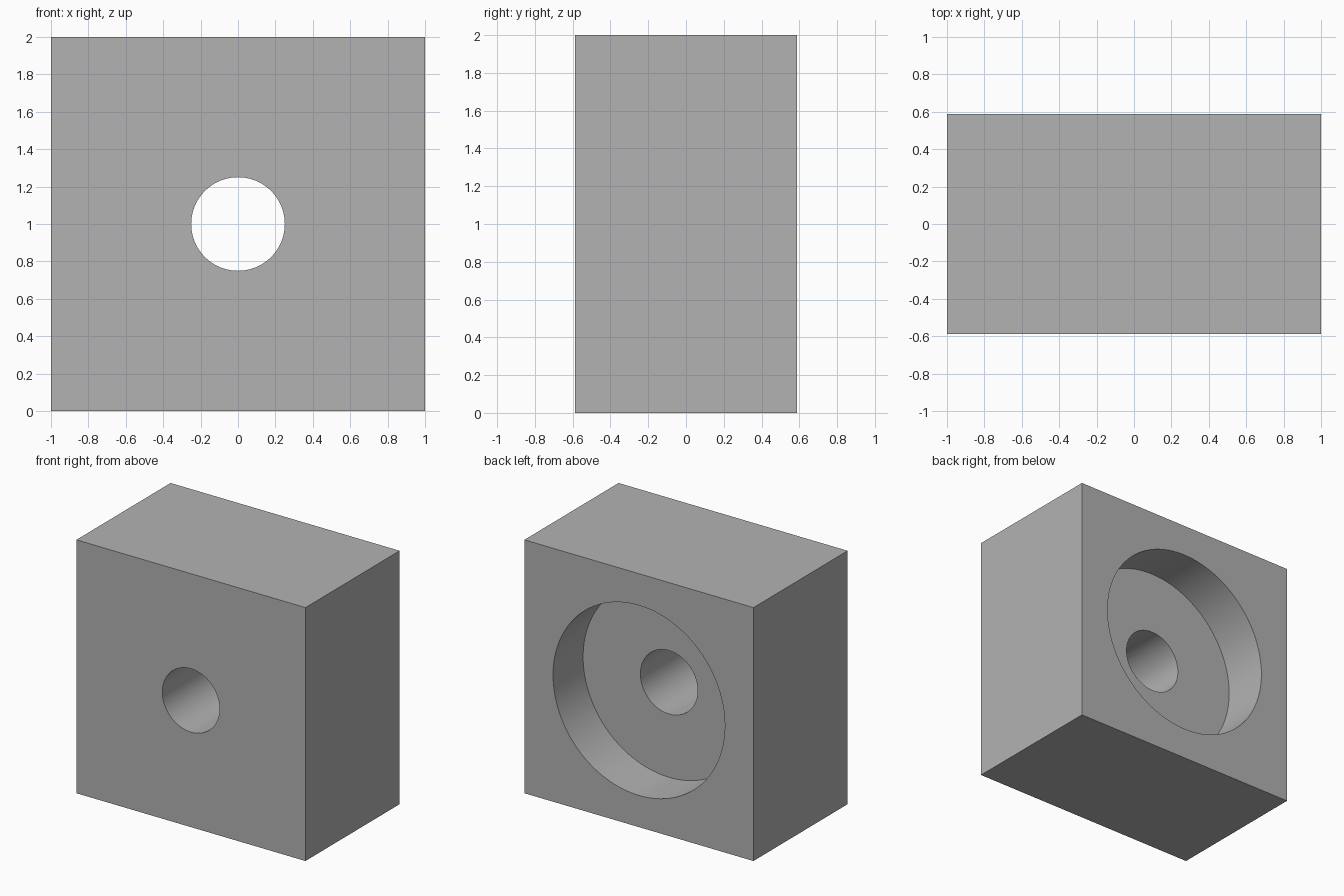
import bpy
import math

WIDTH, DEPTH, HEIGHT = 2.0, 1.174, 2.0
BACK = DEPTH / 2
RECESS_RADIUS, RECESS_DEPTH = 0.75, 0.375
BORE_RADIUS = 0.25
MID_Z = HEIGHT / 2

if "Cube" in bpy.data.objects:
    bpy.data.objects.remove(bpy.data.objects["Cube"], do_unlink=True)

# Plain grey material
grey = bpy.data.materials.new("grey")
grey.use_nodes = True
colour = (0.448, 0.448, 0.448, 1.0)
grey.diffuse_color = colour
grey.node_tree.nodes["Principled BSDF"].inputs["Base Color"].default_value = colour

# Solid block
bpy.ops.mesh.primitive_cube_add(size=1, location=(0, 0, MID_Z))
block = bpy.context.object
block.name = "bored_block"
block.scale = (WIDTH, DEPTH, HEIGHT)
bpy.ops.object.transform_apply(location=True, rotation=True, scale=True)
block.data.materials.append(grey)


def cut_round_hole(name, radius, y_start, y_end):
    """Remove a cylinder running along y from the block."""
    bpy.ops.mesh.primitive_cylinder_add(
        vertices=128, radius=radius, depth=y_end - y_start,
        location=(0, (y_start + y_end) / 2, MID_Z),
        rotation=(math.pi / 2, 0, 0))
    cutter = bpy.context.object
    cutter.name = name
    cutter.hide_render = True
    cutter.data.materials.append(grey)
    modifier = block.modifiers.new(name, "BOOLEAN")
    modifier.operation = "DIFFERENCE"
    modifier.solver = "EXACT"
    modifier.object = cutter
    bpy.ops.object.select_all(action="DESELECT")
    bpy.context.view_layer.objects.active = block
    block.select_set(True)
    bpy.ops.object.modifier_apply(modifier=name)
    bpy.data.objects.remove(cutter, do_unlink=True)


# Wide recess in the back, then the bore right through
cut_round_hole("recess_cutter", RECESS_RADIUS, BACK - RECESS_DEPTH, BACK + 0.2)
cut_round_hole("bore_cutter", BORE_RADIUS, -BACK - 0.2, BACK + 0.2)

# Smooth round walls, crisp rims and corners
bpy.ops.object.shade_smooth_by_angle(angle=math.radians(30))
